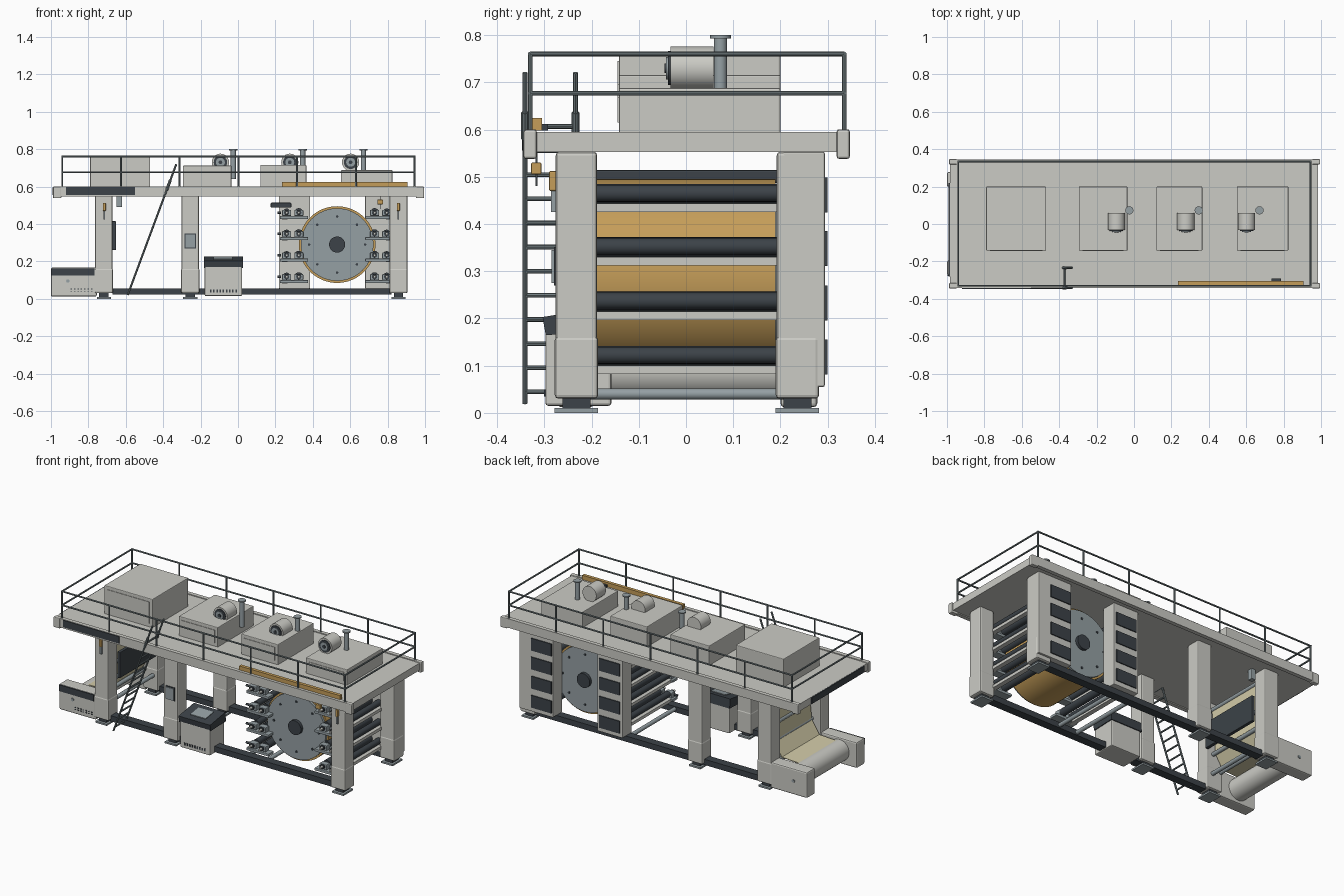
import bpy, bmesh, math
from mathutils import Vector


def mat(name, r, g, b):
    m = bpy.data.materials.new(name)
    m.diffuse_color = (r, g, b, 1)
    return m


LIGHT = mat("light_grey", 0.60, 0.60, 0.56)
STEEL = mat("blue_steel", 0.30, 0.35, 0.37)
RAIL = mat("rail_grey", 0.17, 0.21, 0.22)
DARK = mat("charcoal", 0.045, 0.055, 0.065)
GOLD = mat("ochre", 0.56, 0.34, 0.10)
CREAM = mat("cream", 0.66, 0.61, 0.40)


def finish(name, bm, m, bevel=0, smooth=False):
    bmesh.ops.recalc_face_normals(bm, faces=bm.faces)
    me = bpy.data.meshes.new(name)
    bm.to_mesh(me)
    bm.free()
    me.materials.append(m)
    ob = bpy.data.objects.new(name, me)
    bpy.context.collection.objects.link(ob)
    if bevel:
        mod = ob.modifiers.new("bevel", 'BEVEL')
        mod.width, mod.segments = bevel, 2
    if smooth:
        bpy.ops.object.select_all(action='DESELECT')
        ob.select_set(True)
        bpy.context.view_layer.objects.active = ob
        bpy.ops.object.shade_smooth_by_angle(angle=math.radians(40))
    return ob


def box(name, x, y, z, m, bevel=0):
    """Box from (min, max) pairs."""
    bm = bmesh.new()
    bmesh.ops.create_cube(bm, size=1)
    for v in bm.verts:
        v.co = [(a + b) / 2 + c * (b - a) for (a, b), c in zip((x, y, z), v.co)]
    return finish(name, bm, m, bevel)


def rod(name, a, b, r, m, seg=12):
    """Cylinder between two points."""
    a, b = Vector(a), Vector(b)
    bm = bmesh.new()
    bmesh.ops.create_cone(bm, cap_ends=True, segments=seg, radius1=r, radius2=r, depth=(b - a).length)
    q = (b - a).to_track_quat('Z', 'Y')
    for v in bm.verts:
        v.co = q @ v.co + (a + b) / 2
    return finish(name, bm, m, smooth=True)


def roller(name, x, z, y0, y1, r, m, seg=20):
    return rod(name, (x, y0, z), (x, y1, z), r, m, seg)


def prism(name, pts, axis, lo, hi, m):
    """Closed profile extruded along x or y."""
    bm = bmesh.new()
    f = bm.faces.new([bm.verts.new((lo, p, q) if axis == 'x' else (p, lo, q)) for p, q in pts])
    new = bmesh.ops.extrude_face_region(bm, geom=[f])["geom"]
    d = Vector((hi - lo, 0, 0)) if axis == 'x' else Vector((0, hi - lo, 0))
    bmesh.ops.translate(bm, verts=[v for v in new if isinstance(v, bmesh.types.BMVert)], vec=d)
    return finish(name, bm, m)


# Overhead deck with edge beams
box("deck", (-0.985, 0.985), (-0.32, 0.325), (0.552, 0.595), LIGHT)
for y in (-0.33, 0.333):
    box("deck_edge_beam", (-0.95, 0.955), (y - 0.012, y + 0.012), (0.546, 0.6), LIGHT)
    for x in (-0.967, 0.973):
        box("deck_corner", (x - 0.022, x + 0.022), (y - 0.014, y + 0.014), (0.538, 0.6), LIGHT, 0.005)
box("side_sign", (-0.92, -0.55), (-0.347, -0.341), (0.556, 0.598), DARK)
box("end_sign", (-0.991, -0.984), (-0.28, 0.22), (0.556, 0.594), DARK)

# Legs, feet and base beams
for x in (-0.717, -0.255, 0.858):
    for s, y in ((-1, -0.232), (1, 0.236)):
        box("leg", (x - 0.047, x + 0.047), (y - 0.044, y + 0.044), (0.03, 0.553), LIGHT, 0.008)
        box("leg_sleeve", (x - 0.049, x + 0.049), (y - 0.046, y + 0.046), (0.03, 0.162), LIGHT, 0.008)
        box("foot_block", (x - 0.025, x + 0.025), (y - 0.03, y + 0.03), (0.01, 0.032), DARK)
        box("foot_plate", (x - 0.038, x + 0.038), (y - 0.046, y + 0.046), (0, 0.01), STEEL)
for y in (-0.23, 0.235):
    box("base_beam", (-0.67, 0.82), (y - 0.025, y + 0.025), (0.022, 0.056), DARK)
for x in (0.22, 0.34):
    roller("floor_tie", x, 0.04, -0.23, 0.23, 0.012, STEEL, 12)

# Guard rail
posts = [-0.94 + i * 0.314 for i in range(7)]
for z in (0.677, 0.76):
    for y in (-0.33, 0.335):
        rod("guard_rail", (-0.944, y, z), (0.948, y, z), 0.005, RAIL, 8)
    for x in (posts[0], posts[-1]):
        rod("guard_rail_end", (x, -0.33, z), (x, 0.335, z), 0.005, RAIL, 8)
for x in posts:
    for y in (-0.33, 0.335):
        rod("guard_post", (x, y, 0.59), (x, y, 0.762), 0.005, RAIL, 8)

# Ladder
lo, hi = Vector((-0.59, 0, 0.02)), Vector((-0.33, 0, 0.72))
for y in (-0.341, -0.234):
    off = Vector((0, y, 0))
    rod("ladder_rail", lo + off, hi + off, 0.0055, RAIL, 8)
    rod("ladder_clamp", lo.lerp(hi, 0.8) + off, lo.lerp(hi, 0.88) + off, 0.008, RAIL, 8)
for i in range(12):
    p = lo.lerp(hi, 0.035 + i * 0.073)
    rod("ladder_rung", (p.x, -0.341, p.z), (p.x, -0.234, p.z), 0.005, RAIL, 8)

# Roof cabinets
for x0, x1, top in ((-0.79, -0.47, 0.765), (-0.295, -0.035, 0.712), (0.12, 0.365, 0.716), (0.55, 0.825, 0.688)):
    box("roof_cabinet", (x0, x1), (-0.142, 0.2), (0.59, top), LIGHT, 0.004)
    box("cabinet_door", (x0 + 0.02, x1 - 0.02), (-0.145, -0.14), (0.615, top - 0.02), LIGHT)

# Blowers with exhaust stacks
for x, px in ((-0.094, -0.025), (0.277, 0.346), (0.602, 0.671)):
    roller("blower", x, 0.73, -0.033, 0.058, 0.046, LIGHT, 28)
    roller("blower_ring", x, 0.73, -0.038, -0.03, 0.036, DARK, 24)
    roller("blower_cap", x, 0.73, -0.042, -0.036, 0.024, STEEL, 20)
    roller("blower_nub", x, 0.73, -0.046, -0.04, 0.01, DARK)
    rod("stack", (px, 0.073, 0.64), (px, 0.073, 0.8), 0.014, STEEL, 16)
    rod("stack_flange", (px, 0.073, 0.793), (px, 0.073, 0.8), 0.022, STEEL, 16)

# Hoist beam and hoist
box("hoist_beam", (0.235, 0.905), (-0.325, -0.305), (0.598, 0.624), GOLD)
box("hoist_trolley", (0.735, 0.785), (-0.307, -0.292), (0.598, 0.612), DARK)
box("hoist_block", (0.745, 0.775), (-0.328, -0.306), (0.505, 0.53), GOLD, 0.003)
rod("hoist_cable", (0.76, -0.317, 0.48), (0.76, -0.317, 0.55), 0.002, RAIL, 6)

# Central printing drum
DX, DZ = 0.53, 0.29
roller("drum", DX, DZ, -0.188, 0.19, 0.205, GOLD, 64)
for s in (-1, 1):
    roller("drum_disc", DX, DZ, s * 0.18, s * 0.202, 0.194, STEEL, 64)
    roller("drum_hub", DX, DZ, s * 0.2, s * 0.22, 0.043, DARK, 32)
    for i in range(8):
        a = math.pi / 8 * (2 * i + 0)
        roller("drum_bolt", DX + 0.15 * math.cos(a), DZ + 0.15 * math.sin(a), s * 0.2, s * 0.206, 0.007, DARK, 10)

# Rear support panels and roller stations
for x0, x1 in ((0.218, 0.385), (0.68, 0.905)):
    box("rear_panel", (x0, x1), (0.205, 0.294), (0.055, 0.553), LIGHT, 0.004)
for s, xc in ((-1, 0.3), (1, 0.755)):
    for z in (0.118, 0.233, 0.348, 0.461):
        px = 0.302 if s < 0 else 0.755
        box("rear_cover", (px - 0.068, px + 0.068), (0.292, 0.3), (z - 0.037, z + 0.037), DARK)
        outer, inner = xc + s * 0.04, xc - s * 0.025
        roller("ink_roller", outer, z + 0.004, -0.2, 0.21, 0.018, DARK)
        roller("plate_roller", inner, z + 0.002, -0.2, 0.21, 0.022, DARK)
        box("station_bar", (xc + s * 0.05 - 0.014, xc + s * 0.05 + 0.014), (-0.22, 0.21), (z - 0.036, z - 0.018), LIGHT)
        box("station_slide", (xc - 0.075, xc + 0.075), (-0.245, -0.195), (z - 0.034, z - 0.018), STEEL, 0.003)
        for x in (outer, inner):
            box("bearing_block", (x - 0.024, x + 0.024), (-0.235, -0.2), (z - 0.018, z + 0.014), STEEL, 0.004)
            roller("bearing_cap", x, z, -0.243, -0.23, 0.014, DARK, 16)
            roller("bearing_shaft", x, z, -0.262, -0.24, 0.007, LIGHT, 10)
        rod("slide_screw", (xc + s * 0.07, -0.22, z), (xc + s * 0.09, -0.22, z), 0.007, DARK, 10)
box("inspection_bar", (0.175, 0.285), (-0.2, 0.21), (0.487, 0.514), DARK, 0.004)

# Unwinder: cheeks, paper roll and web
for s, y0, y1 in ((-1, -0.272, -0.195), (1, 0.2, 0.278)):
    box("unwinder_cheek", (-1.0, -0.755), (y0, y1), (0.012, 0.167), LIGHT, 0.008)
box("cheek_band", (-0.997, -0.766), (-0.278, -0.27), (0.125, 0.163), DARK)
for i in range(7):
    for z in (0.038, 0.05):
        x = -0.895 + i * 0.018
        box("cheek_vent", (x, x + 0.008), (-0.275, -0.27), (z, z + 0.005), DARK)
roller("cheek_knob", -0.91, 0.095, -0.277, -0.27, 0.009, STEEL)
roller("cheek_knob", -0.91, 0.095, 0.276, 0.283, 0.009, STEEL)
roller("paper_roll", -0.885, 0.093, -0.195, 0.2, 0.064, LIGHT, 40)
web = [(-0.88, 0.156), (-0.765, 0.162), (-0.715, 0.24), (-0.69, 0.5)]
prism("paper_web", web + [(x + 0.004, z - 0.004) for x, z in reversed(web)], 'y', -0.175, 0.18, CREAM)
for x, z in ((-0.755, 0.147), (-0.705, 0.24), (-0.7, 0.34), (-0.69, 0.5), (-0.7, 0.12)):
    roller("guide_roller", x, z, -0.19, 0.195, 0.012, STEEL, 16)
box("dryer_panel", (-0.672, -0.652), (-0.19, 0.195), (0.26, 0.415), DARK, 0.003)
box("speaker_box", (-0.65, -0.62), (0.2, 0.23), (0.49, 0.553), STEEL, 0.003)

# Operator console
box("console_body", (-0.178, 0.022), (-0.298, -0.158), (0.015, 0.175), LIGHT, 0.006)
prism("console_top", [(-0.297, 0.165), (-0.304, 0.203), (-0.158, 0.226), (-0.153, 0.17)], 'x', -0.183, 0.027, DARK)
prism("console_screen", [(-0.265, 0.209), (-0.265, 0.213), (-0.19, 0.225), (-0.19, 0.221)], 'x', -0.13, -0.03, STEEL)
for i in range(9):
    x = -0.15 + i * 0.017
    box("console_vent", (x, x + 0.008), (-0.301, -0.297), (0.035, 0.05), DARK)

# Leg panel and warning lamps
box("leg_control_back", (-0.285, -0.225), (-0.28, -0.275), (0.27, 0.35), DARK)
box("leg_control", (-0.28, -0.23), (-0.285, -0.276), (0.275, 0.345), STEEL)
for x in (-0.715, 0.857):
    box("lamp", (x - 0.008, x + 0.008), (-0.29, -0.274), (0.47, 0.512), GOLD, 0.003)
    box("lamp_base", (x - 0.005, x + 0.005), (-0.286, -0.274), (0.425, 0.47), STEEL)
